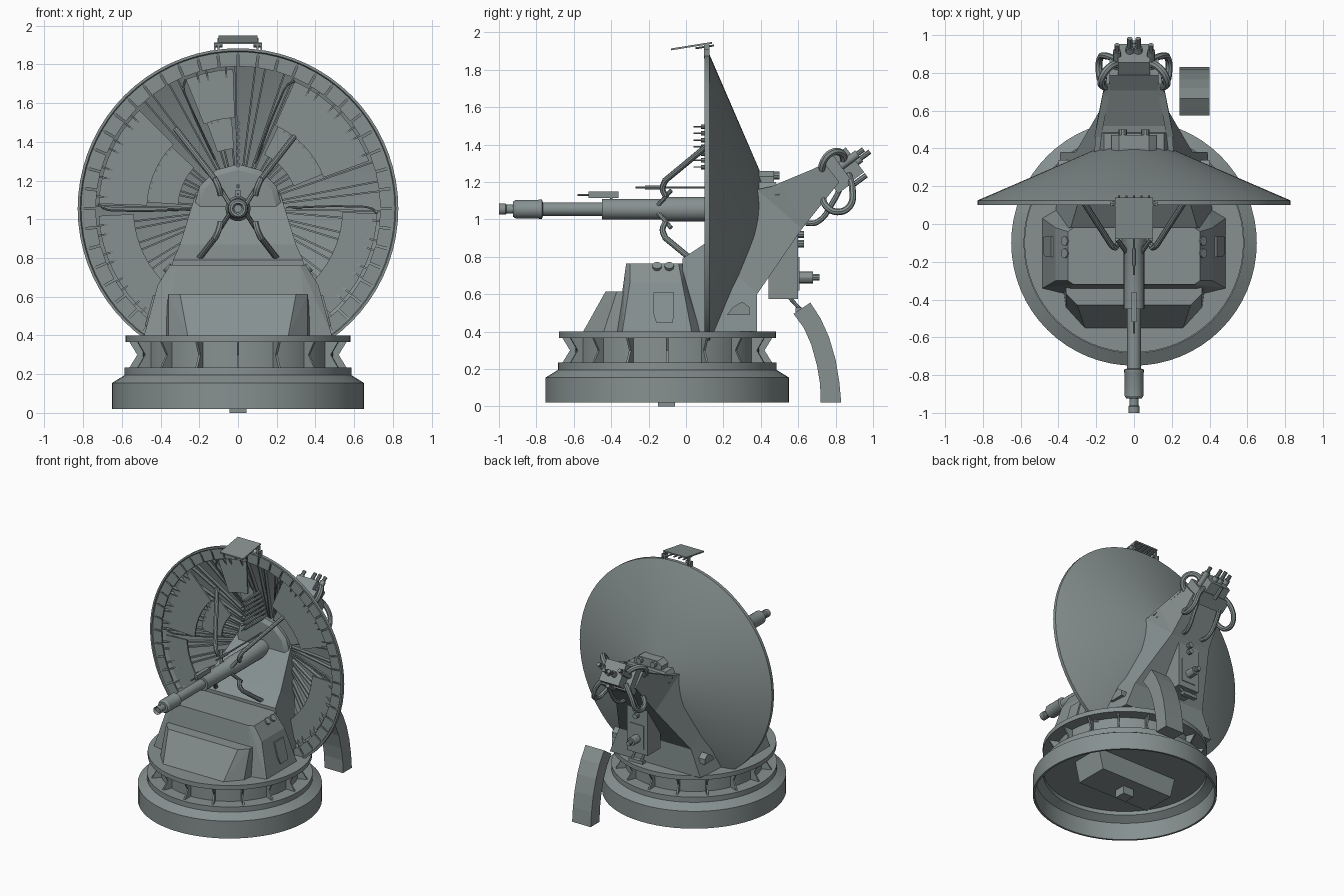
import bpy, bmesh, math
from mathutils import Vector, Matrix

if "Cube" in bpy.data.objects:
    bpy.data.objects.remove(bpy.data.objects["Cube"])

PI = math.pi
MAT = bpy.data.materials.new("grey_metal")
MAT.diffuse_color = (0.24, 0.28, 0.28, 1)
MAT.use_nodes = True
MAT.node_tree.nodes["Principled BSDF"].inputs["Base Color"].default_value = MAT.diffuse_color


def finish(name, bm, smooth=False):
    bmesh.ops.recalc_face_normals(bm, faces=bm.faces)
    me = bpy.data.meshes.new(name)
    bm.to_mesh(me)
    bm.free()
    me.materials.append(MAT)
    if smooth:
        me.polygons.foreach_set("use_smooth", [True] * len(me.polygons))
        me.set_sharp_from_angle(angle=math.radians(30))
    ob = bpy.data.objects.new(name, me)
    bpy.context.collection.objects.link(ob)
    return ob


def lathe(name, profile, origin, axis=(0, 0, 1), n=32):
    """Spin (radius, height) points around an axis through origin."""
    bm = bmesh.new()
    mat = Matrix.Translation(origin) @ Vector(axis).to_track_quat('Z', 'Y').to_matrix().to_4x4()
    rings = []
    for r, h in profile:
        if r == 0:
            rings.append([bm.verts.new(mat @ Vector((0, 0, h)))] * n)
        else:
            rings.append([bm.verts.new(mat @ Vector((r * math.cos(2 * PI * i / n), r * math.sin(2 * PI * i / n), h)))
                          for i in range(n)])
    for a, b in zip(rings, rings[1:]):
        for i in range(n):
            j = (i + 1) % n
            vs = list(dict.fromkeys((a[i], a[j], b[j], b[i])))
            if len(vs) > 2:
                bm.faces.new(vs)
    return finish(name, bm, True)


def rod(name, a, b, r, n=10):
    a, b = Vector(a), Vector(b)
    h = (b - a).length
    return lathe(name, [(0, 0), (r, 0), (r, h), (0, h)], a, b - a, n)


def hulls(name, sets):
    """One object made of convex solids."""
    bm = bmesh.new()
    for pts in sets:
        vs = [bm.verts.new(p) for p in pts]
        bmesh.ops.convex_hull(bm, input=vs)
    bmesh.ops.dissolve_limit(bm, angle_limit=0.01, verts=bm.verts, edges=bm.edges)
    return finish(name, bm)


def box_pts(x0, x1, y0, y1, z0, z1):
    return [(x, y, z) for x in (x0, x1) for y in (y0, y1) for z in (z0, z1)]


def hose(name, pts, r):
    cu = bpy.data.curves.new(name, 'CURVE')
    cu.dimensions = '3D'
    cu.bevel_depth, cu.bevel_resolution, cu.use_fill_caps = r, 2, True
    sp = cu.splines.new('BEZIER')
    sp.bezier_points.add(len(pts) - 1)
    for b, p in zip(sp.bezier_points, pts):
        b.co = p
        b.handle_left_type = b.handle_right_type = 'AUTO'
    sp.resolution_u = 5
    tmp = bpy.data.objects.new(name + "_path", cu)
    bpy.context.collection.objects.link(tmp)
    me = bpy.data.meshes.new_from_object(tmp.evaluated_get(bpy.context.evaluated_depsgraph_get()))
    bpy.data.objects.remove(tmp)
    bm = bmesh.new()
    bm.from_mesh(me)
    return finish(name, bm, True)


# round base, hollow underneath, with waist and deck
C = (0, -0.1, 0)
lathe("base_ring", [(0, .215), (.575, .215), (.575, .185), (.63, .15), (.635, .02), (.65, .02), (.65, .155),
                    (.585, .195), (.585, .235), (0, .235)], C, n=64)
lathe("waist", [(.49, .23), (.49, .37)], C, n=64)
lathe("deck", [(0, .365), (.58, .365), (.58, .4), (0, .4)], C, n=64)
fins = []
for i in range(16):
    rot = Matrix.Translation(C) @ Matrix.Rotation(i * PI / 8, 4, 'Z')
    for za, zb in ((.235, .30), (.365, .30)):
        fins.append([rot @ Vector((r, y, z)) for y in (-.006, .006)
                     for r, z in ((.47, za), (.56, za), (.52, zb), (.47, zb))])
hulls("waist_fins", fins)
hulls("under_box", [[(x * (.35 if z > .1 else .31), -.1 + y, z) for x in (-1, 1) for y in (-.13, .13) for z in (.06, .22)]])
hulls("under_peg", [box_pts(-.045, .045, -.15, -.06, 0, .07)])

# front cabin
hulls("front_wedge", [[(s * x, y, z) for s in (-1, 1) for x, y, z in
                       ((.26, -.55, .4), (.36, -.44, .4), (.30, -.43, .615), (.36, -.37, .615),
                        (.38, -.3, .4), (.36, -.3, .615))]])
hulls("cabin", [[(s * x, y, z) for s in (-1, 1) for x, y, z in
                 ((.36, -.37, .4), (.485, -.34, .4), (.485, .03, .4), (.40, .08, .4),
                  (.415, -.30, .66), (.415, -.02, .66),
                  (.32, -.32, .765), (.35, -.30, .765), (.35, -.04, .765), (.32, -.02, .765))]])
for s, side in ((-1, "left"), (1, "right")):
    hulls(side + "_window", [[(s * (.495 - (z - .4) * .27 + o), y, z) for o in (-.03, 0.0)
                              for y, z in ((-.16, .45), (-.07, .45), (-.175, .5), (-.175, .61), (-.065, .61), (-.065, .5))]])
    for y in (-.155, -.09):
        rod(side + "_lamp", (s * .335, y, .72), (s * .37, y, .755), .025, 12)
    hulls(side + "_foot_bracket", [[(s * x, y, z) for x in (.3, .4) for y, z in
                                    ((.22, .49), (.34, .49), (.34, .53), (.3, .56), (.25, .53))]])

# pylon: side profile (y, z, half width) from the cabin through the dish to the rear tip
PYLON = [(-.02, .4, .42), (-.02, .79, .335), (.1, .87, .3), (.38, 1.16, .21), (.52, 1.19, .2), (.74, 1.3, .15),
         (.82, 1.2, .14), (.62, .95, .17), (.38, .6, .31), (.38, .4, .39)]
bm = bmesh.new()
lft = [bm.verts.new((-w, y, z)) for y, z, w in PYLON]
rgt = [bm.verts.new((w, y, z)) for y, z, w in PYLON]
for i in range(len(PYLON)):
    j = (i + 1) % len(PYLON)
    bm.faces.new((lft[i], lft[j], rgt[j], rgt[i]))
for v in (lft, rgt):
    for ids in ((0, 1, 2, 8, 9), (2, 3, 7, 8), (3, 4, 7), (4, 5, 6, 7)):
        bm.faces.new([v[i] for i in ids])
finish("pylon", bm)

# dish shell
CZ, RIM = 1.055, .828
HUB = (0, 0, CZ)
lathe("dish", [(0, .385), (.17, .385), (.81, .11), (.815, .10), (RIM, .10), (RIM, .125), (.18, .405), (0, .405)],
      HUB, (0, 1, 0), 72)
lathe("dish_hub", [(0, .29), (.2, .29), (.23, .31), (.23, .38)], HUB, (0, 1, 0), 12)


def on_dish(r, deg, off):
    a = math.radians(deg)
    return (r * math.cos(a), .11 + (.81 - r) * .43 - off, CZ + r * math.sin(a))


def flat_sectors(name, items, y0, y1):
    """Flat ring pieces (r0, r1, a0, a1) facing the front."""
    sets = []
    for r0, r1, a0, a1 in items:
        k = max(1, round((a1 - a0) / 6))
        d = (a1 - a0) / k
        for i in range(k):
            sets.append([(on_dish(r, a0 + (i + e) * d, 0)[0], y, on_dish(r, a0 + (i + e) * d, 0)[2])
                         for r in (r0, r1) for e in (0, 1) for y in (y0, y1)])
    return hulls(name, sets)


PANELS = [(92, 112), (20, 66), (135, 178), (183, 235), (305, 358)]
flat_sectors("dish_panels", [(.47 if b < 180 else .54, .72, a, b) for a, b in PANELS], .14, .152)
flat_sectors("inner_panels", [(.31, .48, a + 2, b - 2) for a, b in PANELS[:3]], .235, .247)
flat_sectors("rim_plates", [(.735, .81, i * 7.5 + .4, i * 7.5 + 7.1) for i in range(48)], .108, .118)
ribs = []
for i in range(60):
    a = i * 6 + (1 if i % 2 else -1)
    ribs.append([on_dish(r, a + e * .0045 / r * 57.3, o) for r in (.22, .74) for e in (-1, 1) for o in (-.005, .027)])
hulls("dish_ribs", ribs)
for a, b in PANELS:
    hose("panel_pipe", [on_dish(.25, b + 3, .02), on_dish(.6, b + 3, .04), on_dish(.69, b + 2, .03),
                        on_dish(.72, b, .02)], .005)

# spikes up the dish
for i in range(7):
    z = 1.28 + i * .036
    y = on_dish(z - CZ, 90, 0)[1]
    rod("dish_spike", (0, y, z), (0, .08, z), .012, 8)
    rod("spike_tip", (0, .09, z), (0, .04, z), .004, 6)

# antenna barrel
lathe("barrel", [(0, -.98), (.02, -.98), (.03, -1), (.03, -.965), (.024, -.96), (.024, -.925), (.04, -.925),
                 (.05, -.91), (.05, -.79), (.052, -.785), (.052, -.77), (.036, -.765), (.036, -.45), (.055, -.45),
                 (.055, -.12), (.065, -.1), (.065, .31), (0, .31)], HUB, (0, 1, 0), 20)
for sx in (-1, 1):
    for sz in (-1, 1):
        hose("barrel_strut", [(sx * .09, -.11, CZ + sz * .07), (sx * .1, -.125, CZ + sz * .11),
                              (sx * .12, -.11, CZ + sz * .155)], .016)
        rod("long_strut", (sx * .118, -.115, CZ + sz * .15), (sx * .32, .2, CZ + sz * .41), .016)
        rod("cross_strut", (sx * .04, -.15, CZ + sz * .02), (sx * .09, -.08, CZ + sz * .1), .012, 8)
hulls("sight_box", [box_pts(-.014, .014, -.52, -.36, 1.115, 1.15)])
rod("sight_needle", (0, -.58, 1.13), (0, -.5, 1.13), .006, 6)
rod("sight_post", (0, -.4, 1.08), (0, -.4, 1.13), .008, 6)
rod("sensor_rod", (0, -.27, 1.17), (0, .3, 1.17), .006, 6)
rod("sensor_tip", (0, -.22, 1.17), (0, -.13, 1.17), .011, 8)

# top bracket on the dish rim
hulls("top_plate", [[(x, y, 1.91 + (y + .08) * .16 + o) for x in (-.1, .1) for y in (-.08, .14) for o in (-.006, .004)]])
for s in (-1, 1):
    rod("top_bar", (s * .08, .11, 1.90), (s * .125, .11, 1.90), .012, 8)
    for x in (.1, .12):
        hulls("top_arm", [box_pts(s * x - .005, s * x + .005, .095, .125, 1.86, 1.91 if x > .11 else 1.935)])
for i in range(5):
    rod("top_pin", (-.08 + i * .04, .05, 1.915), (-.08 + i * .04, .15, 1.93), .006, 6)

# collar above the pylon
hulls("pylon_collar", [[(s * x, y, z) for s in (-1, 1) for x, y, z in
                        ((.2, .38, 1.13), (.2, .5, 1.13), (.16, .38, 1.2), (.16, .48, 1.2))],
                       [(s * x, y, z) for s in (-1, 1) for y in (.36, .47) for x, z in ((.12, 1.17), (.12, 1.23), (.08, 1.26))]])
for s in (-1, 1):
    rod("collar_bolt", (s * .06, .45, 1.235), (s * .06, .5, 1.235), .022, 10)
    hulls("pylon_rail", [[(s * (w + o), y, z + e) for y, z, w in ((.46, 1.17, .204), (.70, 1.27, .157))
                          for o in (-.03, .006) for e in (-.014, .008)]])

# rear head at the pylon tip
D = Vector((0, .805, .593))
UP = Vector((0, -.593, .805))
HEAD = Vector((0, .80, 1.24))


def head_pt(x, along, up):
    return HEAD + D * along + UP * up + Vector((x, 0, 0))


def head_box(name, w, a0, a1, u0, u1):
    hulls(name, [[head_pt(x, a, u) for x in (-w, w) for a in (a0, a1) for u in (u0, u1)]])


head_box("head_block", .13, -.05, .05, -.09, .09)
head_box("head_cap", .085, .04, .13, -.08, .085)
for x, u, h in ((-.09, .02, .18), (-.022, -.01, .2), (.022, -.01, .2), (.09, .02, .18)):
    rod("head_tube", head_pt(x, .03, u), head_pt(x, .16, u), .022, 12)
    rod("head_nozzle", head_pt(x, .15, u), head_pt(x, h + .02, u), .014, 10)
rod("head_low_tube", head_pt(0, .03, -.1), head_pt(0, .13, -.1), .014, 8)
for s in (-1, 1):
    hose("upper_hose", [(s * .12, .725, 1.24), (s * .17, .735, 1.31), (s * .17, .775, 1.355), (s * .13, .83, 1.355),
                        (s * .08, .85, 1.30)], .02)
    hose("lower_hose", [(s * .11, .73, 1.14), (s * .17, .75, 1.07), (s * .185, .81, 1.04), (s * .18, .875, 1.07),
                        (s * .15, .89, 1.16), (s * .09, .87, 1.24)], .018)
    hose("inner_hose", [(s * .08, .64, .98), (s * .09, .7, .985), (s * .1, .79, 1.1), (s * .09, .84, 1.2)], .015)

# rear service box
hulls("service_box", [box_pts(-.09, .09, .44, .6, .575, .97)])
hulls("service_panel", [box_pts(-.06, .06, .59, .606, .62, .8)])
rod("service_plug", (0, .58, .69), (0, .68, .69), .032, 12)
rod("service_plug_tip", (0, .68, .69), (0, .715, .69), .018, 10)
for z in (.87, .92):
    rod("service_knob", (0, .59, z), (0, .63, z), .02, 10)
for s in (-1, 1):
    rod("service_leg", (s * .04, .55, .585), (s * .04, .61, .52), .01, 8)
hulls("service_foot", [box_pts(-.06, .06, .585, .62, .505, .53)])

# curved duct down to the ground
OUTER = [(.665, .555), (.72, .47), (.765, .37), (.80, .25), (.82, .13), (.83, .02)]
INNER = [(.575, .495), (.63, .42), (.67, .33), (.70, .22), (.717, .12), (.72, .02)]
hulls("ground_duct", [[(x, *p) for x in (.24, .40) for p in (OUTER[i], OUTER[i + 1], INNER[i], INNER[i + 1])]
                      for i in range(5)])
